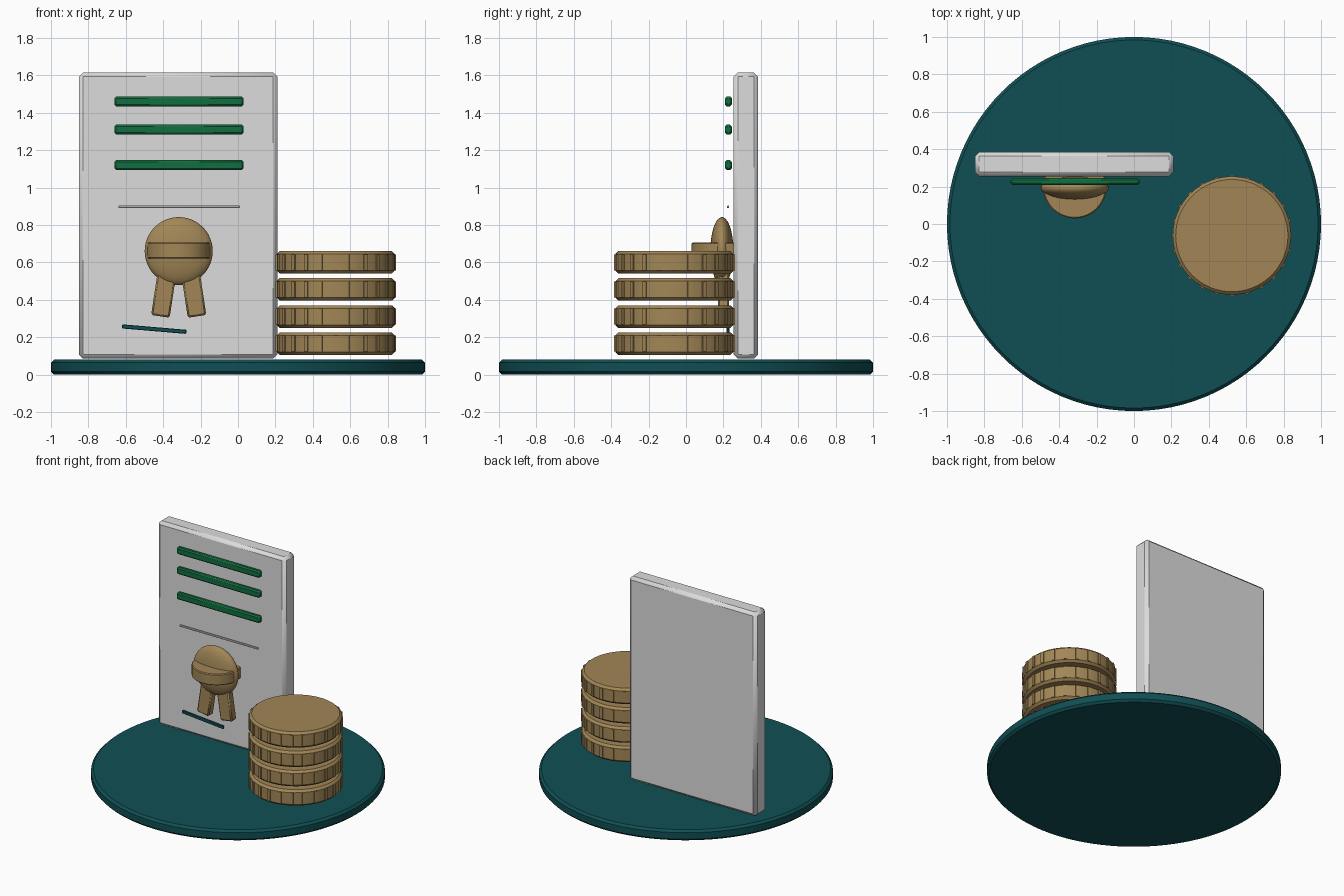
import bpy
import bmesh
import math
from mathutils import Matrix, Vector

if "Cube" in bpy.data.objects:
    bpy.data.objects.remove(bpy.data.objects["Cube"], do_unlink=True)


def material(name, rgb):
    mat = bpy.data.materials.new(name)
    mat.use_nodes = True
    colour = (*rgb, 1.0)
    mat.diffuse_color = colour
    mat.node_tree.nodes["Principled BSDF"].inputs["Base Color"].default_value = colour
    return mat


teal = material("dark teal", (0.005, 0.078, 0.088))
grey = material("light grey", (0.72, 0.72, 0.72))
green = material("deep green", (0.006, 0.155, 0.052))
gold = material("antique gold", (0.36, 0.24, 0.094))


def finish(bm, name, mat, location, bevel=0.0, tilt=0.0):
    """Turn a bmesh into a shaded object with an optional chamfer."""
    mesh = bpy.data.meshes.new(name)
    bm.to_mesh(mesh)
    bm.free()
    mesh.materials.append(mat)
    obj = bpy.data.objects.new(name, mesh)
    bpy.context.collection.objects.link(obj)
    obj.location = location
    obj.rotation_euler.y = tilt
    if bevel:
        mod = obj.modifiers.new("chamfer", "BEVEL")
        mod.width = bevel
        mod.segments = 1
        mod.limit_method = "ANGLE"
        mod.angle_limit = math.radians(40)
    bpy.ops.object.select_all(action="DESELECT")
    obj.select_set(True)
    bpy.context.view_layer.objects.active = obj
    bpy.ops.object.shade_smooth_by_angle(angle=math.radians(30))
    return obj


def add_box(bm, size, matrix=Matrix()):
    bmesh.ops.create_cube(bm, size=1, matrix=matrix @ Matrix.Diagonal((*size, 1)))


def box(name, size, location, mat, bevel=0.0, tilt=0.0):
    bm = bmesh.new()
    add_box(bm, size)
    return finish(bm, name, mat, location, bevel, tilt)


def disc(name, radius, height, location, mat, bevel, sides=64):
    bm = bmesh.new()
    bmesh.ops.create_cone(bm, cap_ends=True, segments=sides,
                          radius1=radius, radius2=radius, depth=height)
    return finish(bm, name, mat, location, bevel)


# Round base and upright document
disc("base", 1.0, 0.08, (0, 0, 0.04), teal, 0.016, 96)
box("document_panel", (1.06, 0.13, 1.53), (-0.32, 0.32, 0.85), grey, 0.022)

# Text bars, divider and signature stroke
for i, z in enumerate((1.46, 1.31, 1.12)):
    box(f"text_bar_{i + 1}", (0.69, 0.036, 0.052), (-0.315, 0.227, z), green, 0.009)
box("divider_line", (0.65, 0.012, 0.012), (-0.315, 0.225, 0.897), grey, 0.002)
box("signature_line", (0.345, 0.016, 0.022), (-0.448, 0.225, 0.243), teal, 0.003, 0.085)

# Seal: flattened ball, horizontal disc and two ribbons
seal_x = -0.317
bm = bmesh.new()
bmesh.ops.create_uvsphere(bm, u_segments=48, v_segments=24, radius=0.182,
                          matrix=Matrix.Diagonal((1, 0.34, 1, 1)))
finish(bm, "seal_ball", gold, (seal_x, 0.192, 0.66))
disc("seal_disc", 0.17, 0.085, (seal_x, 0.2, 0.663), gold, 0.006)
for side, name in ((-1, "right_ribbon"), (1, "left_ribbon")):
    box(name, (0.1, 0.06, 0.24), (seal_x + side * 0.08, 0.2, 0.43),
        gold, 0.009, -side * 0.15)

# Stack of coins with raised ridges around each rim
coin_radius, ridge_count = 0.316, 24
for i in range(4):
    centre = Vector((0.523, -0.062, 0.165 + i * 0.145))
    disc(f"coin_{i + 1}", coin_radius, 0.12, centre, gold, 0.016)
    bm = bmesh.new()
    for k in range(ridge_count):
        turn = Matrix.Rotation(math.tau * k / ridge_count, 4, "Z")
        add_box(bm, (0.02, 0.022, 0.086),
                turn @ Matrix.Translation((coin_radius - 0.003, 0, 0)))
    finish(bm, f"coin_ridges_{i + 1}", gold, centre)
